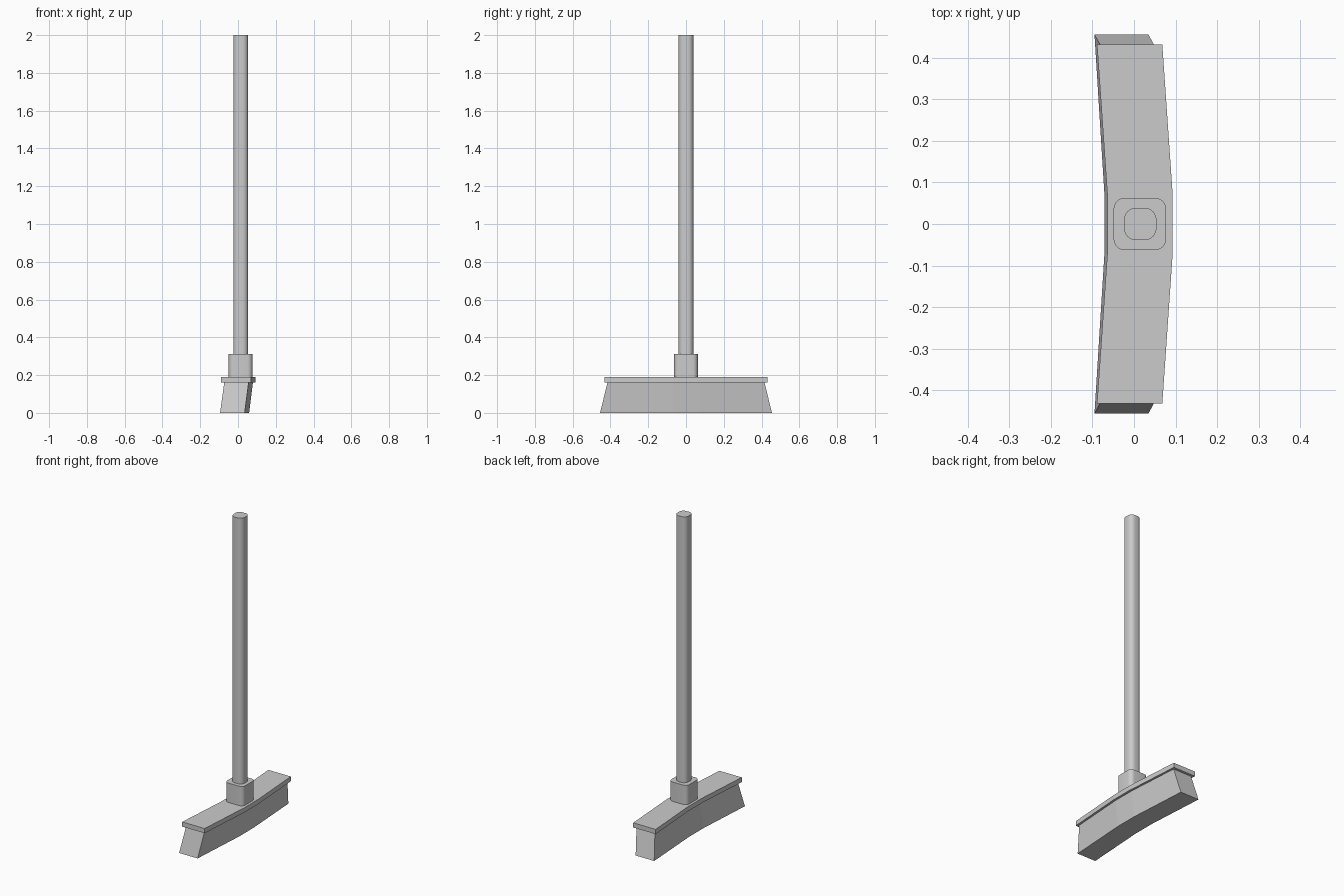
import bpy, bmesh, math

if "Cube" in bpy.data.objects:
    bpy.data.objects.remove(bpy.data.objects["Cube"])


def loft(name, lower, upper, z0, z1, smooth=False):
    """Closed solid between two matching outlines (counter-clockwise)."""
    bm = bmesh.new()
    lo = [bm.verts.new((x, y, z0)) for x, y in lower]
    hi = [bm.verts.new((x, y, z1)) for x, y in upper]
    n = len(lo)
    for i in range(n):
        j = (i + 1) % n
        bm.faces.new((lo[i], lo[j], hi[j], hi[i]))
    bm.faces.new(lo[::-1])
    bm.faces.new(hi)
    bmesh.ops.recalc_face_normals(bm, faces=bm.faces)
    me = bpy.data.meshes.new(name)
    bm.to_mesh(me)
    bm.free()
    ob = bpy.data.objects.new(name, me)
    bpy.context.collection.objects.link(ob)
    if smooth:
        bpy.ops.object.select_all(action='DESELECT')
        ob.select_set(True)
        bpy.context.view_layer.objects.active = ob
        bpy.ops.object.shade_smooth_by_angle(angle=math.radians(35))
    return ob


def bent_bar(left, right, half_len, sweep=0.025, flat=0.07):
    """Bar outline with a straight middle and both ends swept to -x."""
    ys = (-half_len, -flat, flat, half_len)
    dx = (-sweep, 0, 0, -sweep)
    return ([(right + d, y) for d, y in zip(dx, ys)] +
            [(left + d, y) for d, y in zip(dx[::-1], ys[::-1])])


def rounded_square(cx, half, radius, steps=6):
    pts = []
    c = half - radius
    for k, (sx, sy) in enumerate(((1, 1), (-1, 1), (-1, -1), (1, -1))):
        for i in range(steps + 1):
            a = math.pi / 2 * (k + i / steps)
            pts.append((cx + sx * c + radius * math.cos(a),
                        sy * c + radius * math.sin(a)))
    return pts


# Bristle block: flares in length and leans toward -x at the floor
loft("bristles", bent_bar(-0.071, 0.059, 0.455, 0.024),
     bent_bar(-0.05, 0.079, 0.416, 0.023), 0.0, 0.16)

# Head plate
plate = bent_bar(-0.064, 0.093, 0.432)
loft("head_plate", plate, plate, 0.16, 0.19)

# Socket
socket = rounded_square(0.014, 0.063, 0.027)
loft("handle_socket", socket, socket, 0.19, 0.313, True)

# Handle
pole = rounded_square(0.015, 0.039, 0.029)
loft("handle", pole, pole, 0.313, 2.0, True)
